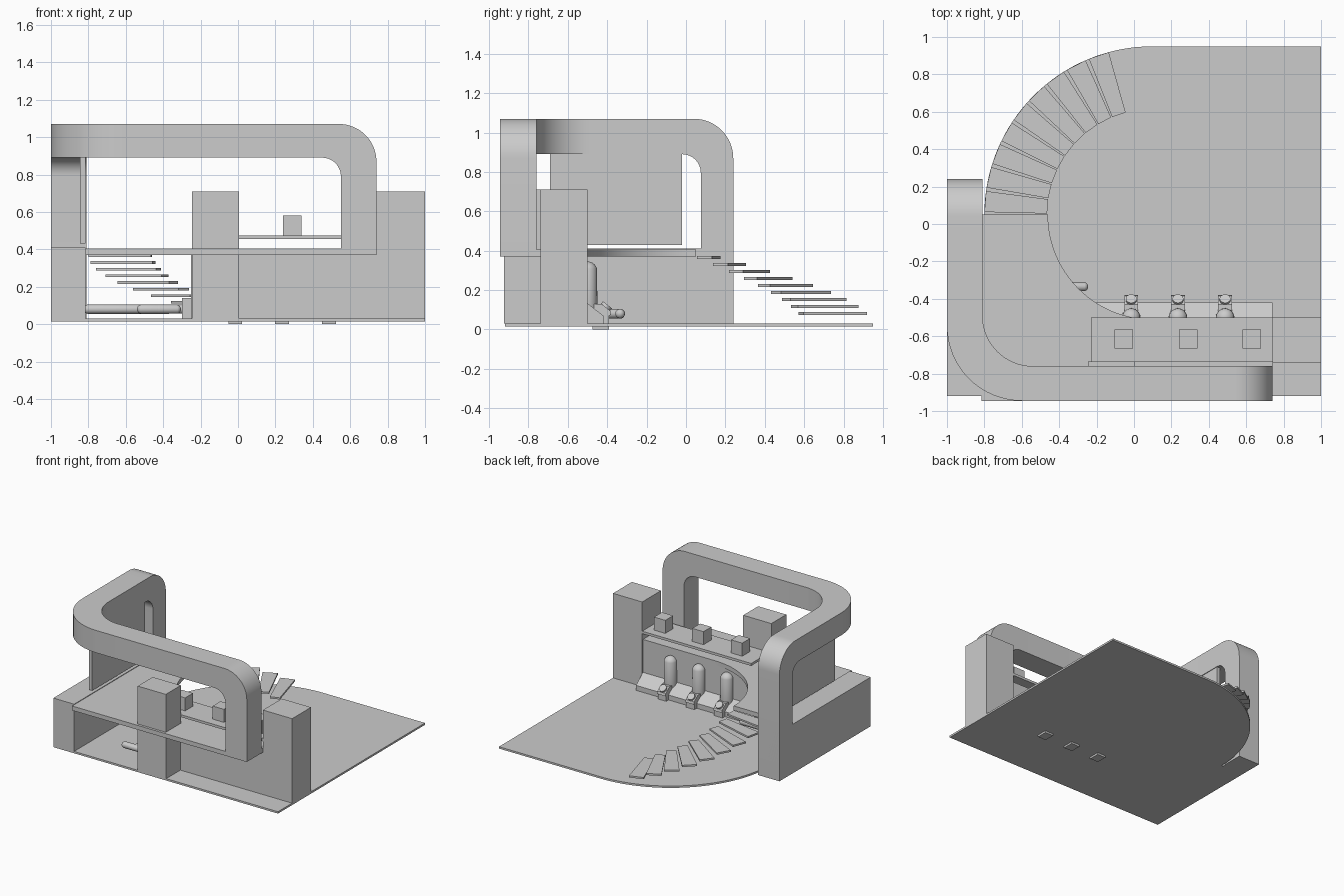
import bpy, bmesh, math
from mathutils import Vector, Matrix

if "Cube" in bpy.data.objects:
    bpy.data.objects.remove(bpy.data.objects["Cube"])

grey = bpy.data.materials.new("plain_grey")
grey.diffuse_color = (0.6, 0.6, 0.6, 1)
grey.use_nodes = True
grey.node_tree.nodes["Principled BSDF"].inputs["Base Color"].default_value = grey.diffuse_color


def finish(name, bm, smooth=True):
    bmesh.ops.recalc_face_normals(bm, faces=bm.faces)
    me = bpy.data.meshes.new(name)
    bm.to_mesh(me)
    bm.free()
    me.materials.append(grey)
    ob = bpy.data.objects.new(name, me)
    bpy.context.collection.objects.link(ob)
    if smooth:
        bpy.ops.object.select_all(action='DESELECT')
        ob.select_set(True)
        bpy.context.view_layer.objects.active = ob
        bpy.ops.object.shade_smooth_by_angle(angle=math.radians(30))
    return ob


def prism(name, pts, lo, hi, axis='z', smooth=True):
    """Extrude a 2D outline between lo and hi along an axis."""
    place = {'z': lambda a, b, c: (a, b, c),
             'y': lambda a, b, c: (a, c, b),
             'x': lambda a, b, c: (c, a, b)}[axis]
    bm = bmesh.new()
    bot = [bm.verts.new(place(a, b, lo)) for a, b in pts]
    top = [bm.verts.new(place(a, b, hi)) for a, b in pts]
    bm.faces.new(bot)
    bm.faces.new(top)
    n = len(pts)
    for i in range(n):
        j = (i + 1) % n
        bm.faces.new((bot[i], bot[j], top[j], top[i]))
    return finish(name, bm, smooth)


def box(name, x0, x1, y0, y1, z0, z1):
    return prism(name, [(x0, y0), (x1, y0), (x1, y1), (x0, y1)], z0, z1, smooth=False)


def arc(cx, cy, r, a0, a1, n=16):
    return [(cx + r * math.cos(math.radians(a0 + (a1 - a0) * i / n)),
             cy + r * math.sin(math.radians(a0 + (a1 - a0) * i / n))) for i in range(n + 1)]


def capsule(name, a, b, r):
    """Round-ended tube from a to b."""
    a, b = Vector(a), Vector(b)
    bm = bmesh.new()
    bmesh.ops.create_uvsphere(bm, u_segments=24, v_segments=12, radius=r)
    length = (b - a).length
    for v in bm.verts:
        if v.co.z > 1e-5:
            v.co.z += length
    rot = Vector((0, 0, 1)).rotation_difference(b - a).to_matrix().to_4x4()
    bm.transform(Matrix.Translation(a) @ rot)
    return finish(name, bm)


# floor with one large rounded corner
CX, CY = 0.10, 0.05
prism("floor", [(1, -0.92), (1, 0.95)] + arc(CX, CY, 0.90, 90, 180, 32) + [(-0.82, 0.05), (-0.82, -0.92)],
      0.015, 0.03)

# upper deck with concave curved edge
prism("upper_deck", [(-0.815, -0.945), (-0.815, 0.05)] + arc(CX, CY, 0.56, 180, 270, 32)
      + [(0.74, -0.51), (0.74, -0.945)], 0.37, 0.405)

# curved stair of nine floating treads
for k in range(9):
    a0, a1 = 180 - 0.6 - 8.35 * k, 180 - 8.35 * (k + 1)
    p = arc(CX, CY, 0.565, a0, a1, 1) + arc(CX, CY, 0.90, a1 + 0.3, a0 - 0.3, 1)
    z = 0.365 - 0.0355 * k
    prism(f"stair_tread_{k + 1}", p, z - 0.007, z + 0.007, smooth=False)

# overhead arch: L-shaped beam with rounded plan corner
prism("arch_beam", [(0.45, -0.945), (0.45, -0.76)] + arc(-0.54, -0.49, 0.27, 270, 180)
      + [(-0.81, -0.02), (-1, -0.02)] + arc(-0.60, -0.545, 0.40, 180, 270), 0.89, 1.07)


def arch_end(name, start, inner, outer, foot, lo, hi, axis):
    """Bent end of the arch turning down into a leg."""
    r = inner - start
    pts = arc(start, 0.89 - r, r, 90, 0) + [(inner, foot), (outer, foot)]
    pts += arc(outer - 0.2, 0.87, 0.2, 0, 90) + [(start, 1.07)]
    prism(name, pts, lo, hi, axis)


arch_end("arch_front_leg", 0.45, 0.55, 0.74, 0.405, -0.945, -0.76, 'y')
arch_end("arch_back_leg", -0.02, 0.075, 0.24, 0.015, -1, -0.81, 'x')

# side base wall and side panel inside the arch
box("side_base", -1, -0.815, -0.92, 0.24, 0.015, 0.41)
box("side_panel", -0.845, -0.815, -0.69, -0.02, 0.43, 0.89)

# column, lower wall, tower, shelf
box("column", -0.245, 0.005, -0.925, -0.735, 0.03, 0.71)
box("lower_wall", -0.25, 0.74, -0.74, -0.51, 0.03, 0.37)
box("tower", 0.74, 1, -0.74, -0.5, 0.03, 0.71)
box("shelf", -0.23, 0.74, -0.735, -0.5, 0.455, 0.475)
for i, x in enumerate((-0.055, 0.29, 0.63)):
    box(f"display_cube_{i + 1}", x - 0.05, x + 0.05, -0.665, -0.565, 0.475, 0.58)

# sloped ledge along the foot of the wall
prism("ledge", [(-0.51, 0.03), (-0.42, 0.03), (-0.42, 0.07), (-0.51, 0.14)], -0.3, 0.74, 'x', False)

# three stations: upright capsule, pedestal and tilted round pad
for i, x in enumerate((-0.015, 0.235, 0.487)):
    capsule(f"upright_capsule_{i + 1}", (x, -0.5, 0.10), (x, -0.5, 0.295), 0.05)
    prism(f"pedestal_{i + 1}", [(-0.475, 0), (-0.39, 0), (-0.39, 0.07), (-0.38, 0.075),
                                (-0.385, 0.095), (-0.43, 0.13), (-0.475, 0.13)],
          x - 0.037, x + 0.037, 'x', False)
    bm = bmesh.new()
    bmesh.ops.create_cone(bm, cap_ends=True, segments=24, radius1=0.029, radius2=0.029, depth=0.02)
    bm.transform(Matrix.Translation((x, -0.405, 0.117)) @ Matrix.Rotation(math.radians(-38), 4, 'X'))
    finish(f"round_pad_{i + 1}", bm)

# low tube seating under the deck
capsule("long_tube_seat", (-0.80, -0.335, 0.08), (-0.27, -0.335, 0.08), 0.025)
capsule("short_tube_seat", (-0.515, -0.70, 0.08), (-0.33, -0.70, 0.08), 0.025)
capsule("cross_tube_seat", (-0.42, -0.70, 0.08), (-0.42, -0.335, 0.08), 0.025)
